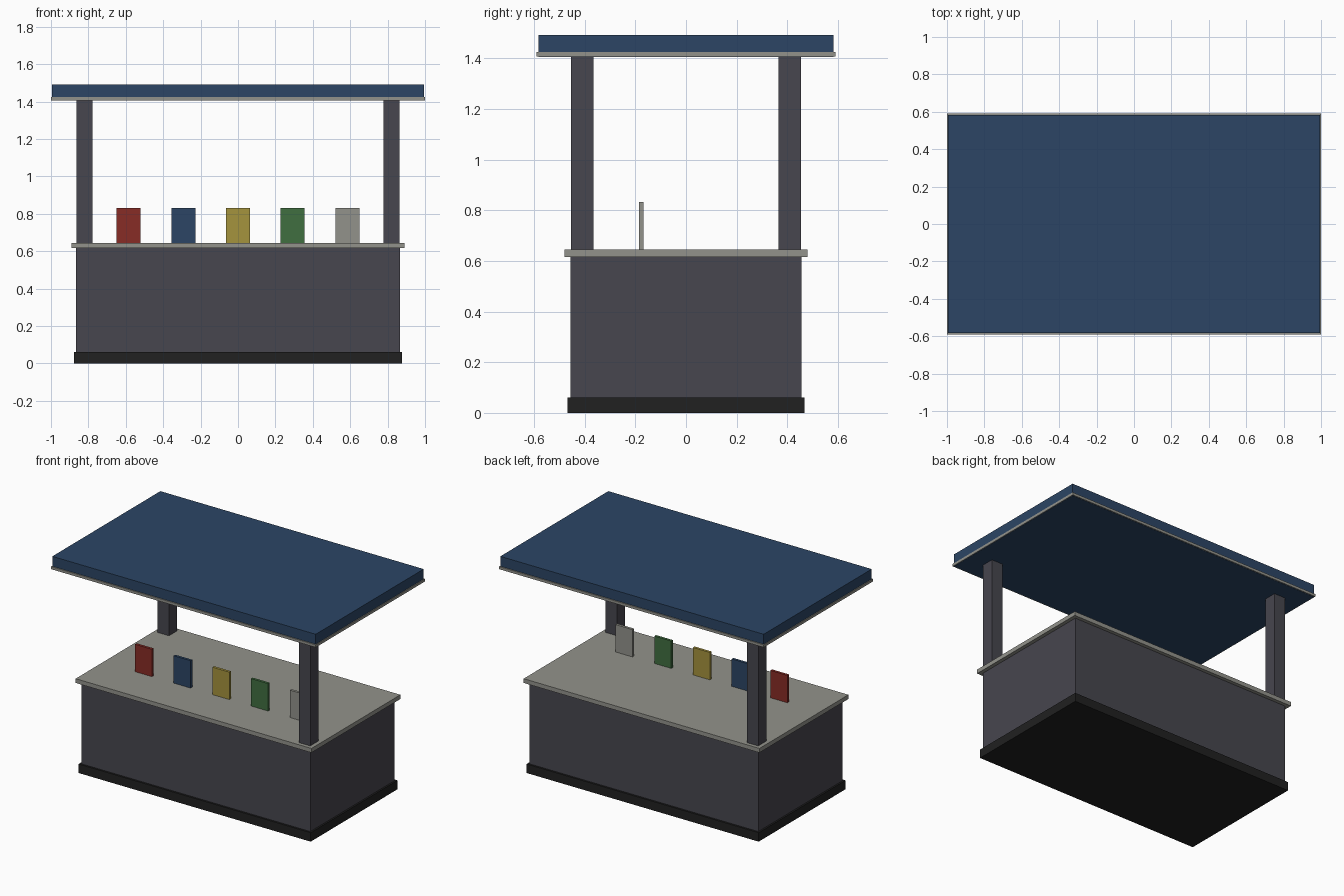
import bpy

cube = bpy.data.objects.get("Cube")
if cube:
    bpy.data.objects.remove(cube, do_unlink=True)


def material(name, colour):
    mat = bpy.data.materials.new(name)
    mat.use_nodes = True
    rgba = (*colour, 1)
    mat.diffuse_color = rgba
    mat.node_tree.nodes["Principled BSDF"].inputs["Base Color"].default_value = rgba
    return mat


def box(name, mat, half_x, half_y, bottom, top, x=0, y=0):
    bpy.ops.mesh.primitive_cube_add(size=2, location=(x, y, (bottom + top) / 2))
    obj = bpy.context.object
    obj.name = name
    obj.scale = (half_x, half_y, (top - bottom) / 2)
    bpy.ops.object.transform_apply(location=False, rotation=False, scale=True)
    obj.data.materials.append(mat)
    return obj


charcoal = material("charcoal", (0.063, 0.061, 0.077))
black = material("black", (0.015, 0.015, 0.015))
stone = material("stone grey", (0.29, 0.29, 0.26))
blue = material("navy blue", (0.025, 0.06, 0.13))
red = material("red", (0.245, 0.025, 0.019))
yellow = material("yellow", (0.376, 0.292, 0.048))
green = material("green", (0.051, 0.156, 0.051))

# Counter
COUNTER_TOP = 0.645
ROOF_BOTTOM = 1.406
box("plinth", black, 0.877, 0.468, 0, 0.061)
box("counter_body", charcoal, 0.865, 0.455, 0.061, 0.616)
box("countertop", stone, 0.891, 0.48, 0.616, COUNTER_TOP)

# Two roof posts on opposite corners
for name, side in (("front_left_post", 1), ("back_right_post", -1)):
    box(name, charcoal, 0.043, 0.044, COUNTER_TOP, ROOF_BOTTOM,
        x=0.821 * side, y=-0.41 * side)

# Roof slab with a thin rim around its lower edge
box("roof", blue, 0.995, 0.583, ROOF_BOTTOM - 0.001, 1.492)
box("roof_rim", stone, 1.0, 0.59, ROOF_BOTTOM, 1.424)

# Row of upright display cards
cards = (("red", red), ("blue", blue), ("yellow", yellow),
         ("green", green), ("grey", stone))
for i, (name, mat) in enumerate(cards):
    box(name + "_card", mat, 0.064, 0.009, COUNTER_TOP, 0.832,
        x=(i - 2) * 0.2925, y=-0.176)
